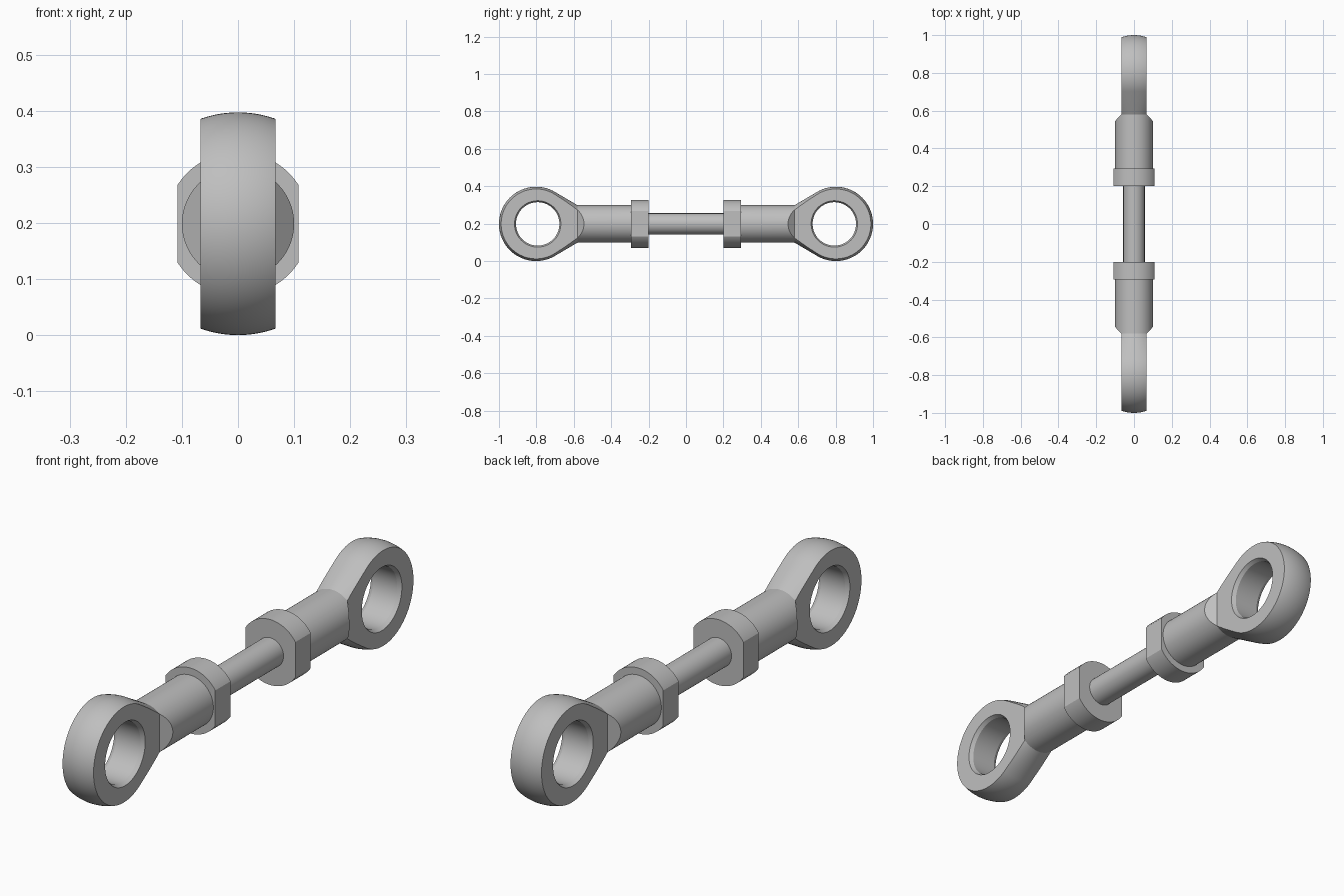
import bpy, bmesh, math
from mathutils import Matrix, Vector

if "Cube" in bpy.data.objects:
    bpy.data.objects.remove(bpy.data.objects["Cube"], do_unlink=True)

AXIS_Z = 0.1985      # height of the rod axis
HEAD_Y = 0.8015      # centre of the eye
HEAD_R = 0.1985
HOLE_Y = 0.793
SHANK_R = 0.1
NECK_Y = 0.58
HALF_W = 0.067       # half thickness of the eye

steel = bpy.data.materials.new("grey steel")
steel.use_nodes = True
colour = (0.52, 0.52, 0.52, 1)
steel.diffuse_color = colour
steel.node_tree.nodes["Principled BSDF"].inputs["Base Color"].default_value = colour


def make_object(name, bm):
    bmesh.ops.remove_doubles(bm, verts=bm.verts, dist=1e-5)
    bmesh.ops.recalc_face_normals(bm, faces=bm.faces)
    mesh = bpy.data.meshes.new(name)
    bm.to_mesh(mesh)
    bm.free()
    obj = bpy.data.objects.new(name, mesh)
    bpy.context.collection.objects.link(obj)
    mesh.materials.append(steel)
    return obj


def lathe(name, profile, axis, centre, steps=96):
    """Revolve (distance along axis, radius) points around an axis."""
    bm = bmesh.new()
    axis = Vector(axis)
    side = Vector((0, 0, 1))
    verts = [bm.verts.new(axis * a + side * r) for a, r in profile]
    edges = [bm.edges.new(pair) for pair in zip(verts, verts[1:])]
    bmesh.ops.spin(bm, geom=verts + edges, cent=(0, 0, 0), axis=axis,
                   angle=2 * math.pi, steps=steps)
    bmesh.ops.translate(bm, verts=bm.verts, vec=centre)
    return make_object(name, bm)


def prism(name, outline, bottom, top):
    """Extrude an outline in the ground plane upwards."""
    bm = bmesh.new()
    face = bm.faces.new([bm.verts.new((x, y, bottom)) for x, y in outline])
    new = bmesh.ops.extrude_face_region(bm, geom=[face])["geom"]
    bmesh.ops.translate(bm, vec=(0, 0, top - bottom),
                        verts=[v for v in new if isinstance(v, bmesh.types.BMVert)])
    return make_object(name, bm)


def cut(obj, tool, operation):
    mod = obj.modifiers.new("cut", 'BOOLEAN')
    mod.object, mod.operation, mod.solver = tool, operation, 'EXACT'
    bpy.context.view_layer.objects.active = obj
    bpy.ops.object.modifier_apply(modifier=mod.name)
    bpy.data.objects.remove(tool, do_unlink=True)


def smooth(obj):
    bpy.ops.object.select_all(action='DESELECT')
    obj.select_set(True)
    bpy.context.view_layer.objects.active = obj
    bpy.ops.object.shade_smooth_by_angle(angle=math.radians(28))


def mirrored_copy(obj, name):
    mesh = obj.data.copy()
    mesh.transform(Matrix.Scale(-1, 4, (0, 1, 0)))
    mesh.flip_normals()
    twin = bpy.data.objects.new(name, mesh)
    bpy.context.collection.objects.link(twin)
    return twin


# Rod end: shank, flared neck tangent to a ball
dy = HEAD_Y - NECK_Y
tangent = math.atan2(SHANK_R, dy) + math.acos(HEAD_R / math.hypot(dy, SHANK_R))
profile = [(0.28, 0), (0.28, SHANK_R), (NECK_Y, SHANK_R)]
for i in range(41):
    a = tangent + (math.pi - tangent) * i / 40
    profile.append((HEAD_Y - HEAD_R * math.cos(a), max(0, HEAD_R * math.sin(a))))
profile[-1] = (HEAD_Y + HEAD_R, 0)
rod_end = lathe("back_rod_end", profile, (0, 1, 0), (0, 0, AXIS_Z))

# Flat sides of the eye with a sloped shoulder down from the shank
half = [(HALF_W, 1.1), (HALF_W, NECK_Y), (0.112, 0.533), (0.112, 0.2)]
outline = half + [(-x, y) for x, y in reversed(half)]
cut(rod_end, prism("flat_cutter", outline, -0.2, 0.6), 'INTERSECT')

# Through hole with a bevelled mouth on both sides
bore = [(-0.1, 0), (-0.1, 0.124), (-HALF_W, 0.124), (-0.052, 0.116)]
bore += [(-a, r) for a, r in reversed(bore)]
cut(rod_end, lathe("bore_cutter", bore, (1, 0, 0), (0, HOLE_Y, AXIS_Z)), 'DIFFERENCE')
smooth(rod_end)
mirrored_copy(rod_end, "front_rod_end")

# Lock nut: round collar with two wrench flats
nut = lathe("back_lock_nut", [(0.2, 0), (0.2, 0.128), (0.295, 0.128), (0.295, 0)],
            (0, 1, 0), (0, 0, AXIS_Z))
flats = [(-0.108, 0.1), (0.108, 0.1), (0.108, 0.4), (-0.108, 0.4)]
cut(nut, prism("wrench_cutter", flats, -0.2, 0.6), 'INTERSECT')
smooth(nut)
mirrored_copy(nut, "front_lock_nut")

# Centre rod joining both ends
rod = lathe("centre_rod", [(-0.25, 0), (-0.25, 0.057), (0.25, 0.057), (0.25, 0)],
            (0, 1, 0), (0, 0, AXIS_Z), 64)
smooth(rod)
